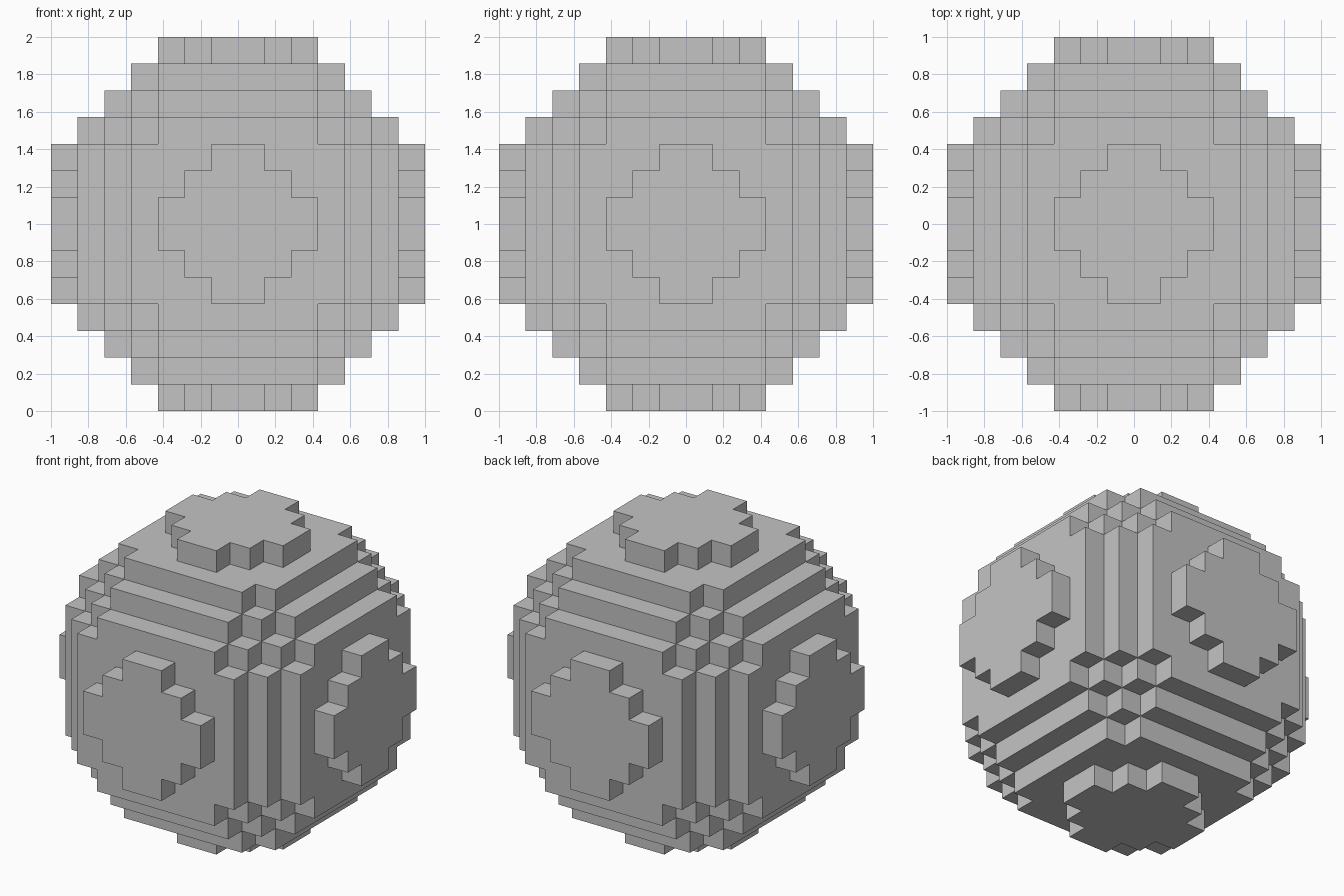
import bpy, bmesh, math
from mathutils import Vector
from itertools import product

cube = bpy.data.objects.get("Cube")
if cube:
    bpy.data.objects.remove(cube, do_unlink=True)

RADIUS = 7             # sphere radius in blocks
BLOCK = 1 / RADIUS     # block edge length

# Plain grey material
grey = bpy.data.materials.new("light grey")
grey.use_nodes = True
colour = (0.55, 0.55, 0.55, 1)
grey.diffuse_color = colour
grey.node_tree.nodes["Principled BSDF"].inputs["Base Color"].default_value = colour


def filled(cell):
    """A block is solid when its centre lies inside the sphere."""
    return sum((c + 0.5) ** 2 for c in cell) <= RADIUS ** 2


# Only the outward faces of the solid blocks are made
bm = bmesh.new()
corners = {}


def corner(p):
    key = tuple(p)
    if key not in corners:
        corners[key] = bm.verts.new((key[0] * BLOCK, key[1] * BLOCK, key[2] * BLOCK + 1))
    return corners[key]


for cell in product(range(-RADIUS, RADIUS), repeat=3):
    if not filled(cell):
        continue
    for axis, side in product(range(3), (0, 1)):
        neighbour = list(cell)
        neighbour[axis] += 2 * side - 1
        if filled(neighbour):
            continue
        u, v = (axis + 1) % 3, (axis + 2) % 3
        loop = []
        for du, dv in ((0, 0), (1, 0), (1, 1), (0, 1)):
            p = list(cell)
            p[axis] += side
            p[u] += du
            p[v] += dv
            loop.append(corner(p))
        bm.faces.new(loop if side else loop[::-1])

# Merge coplanar squares into clean flat steps
bmesh.ops.dissolve_limit(bm, angle_limit=math.radians(1),
                         verts=bm.verts[:], edges=bm.edges[:])
bmesh.ops.triangulate(bm, faces=[f for f in bm.faces if len(f.verts) > 4])

mesh = bpy.data.meshes.new("block_sphere")
bm.to_mesh(mesh)
bm.free()
mesh.materials.append(grey)
sphere = bpy.data.objects.new("block_sphere", mesh)
bpy.context.collection.objects.link(sphere)
